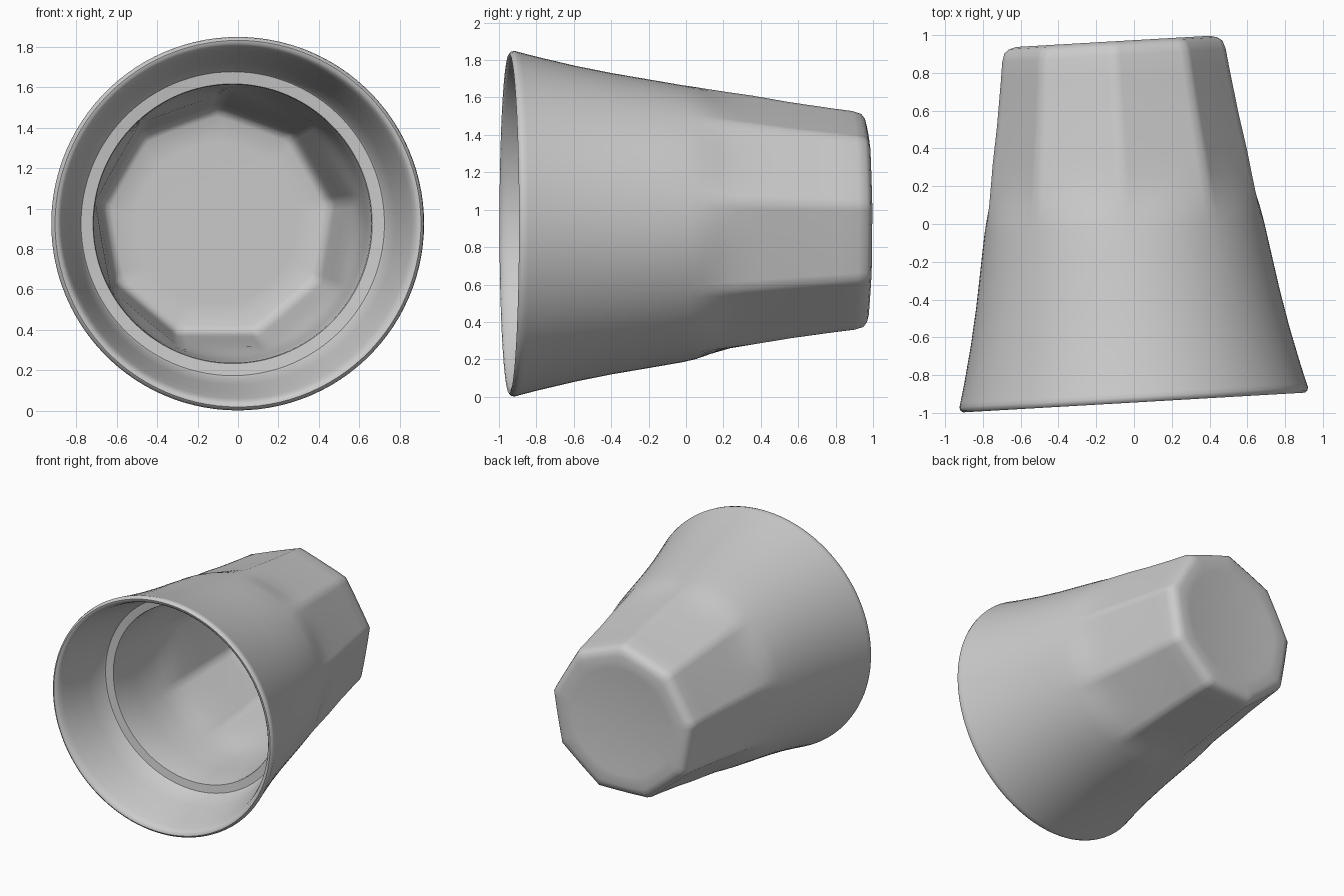
import bpy, bmesh, math
from mathutils import Matrix

cube = bpy.data.objects.get("Cube")
if cube:
    bpy.data.objects.remove(cube, do_unlink=True)

SEGMENTS = 108   # multiple of nine so facet corners land on vertices
SIDES = 9        # the cup changes from a round mouth to a nine-sided base

# Profile rows: distance from mouth, radius, facet amount (0 round, 1 nine-sided)
outside = [
    (1.903, 0.34, 0.0), (1.913, 0.42, 0.3), (1.915, 0.52, 0.7),
    (1.905, 0.56, 0.85), (1.885, 0.587, 0.92), (1.84, 0.602, 0.95),
    (1.74, 0.615, 0.95), (1.5, 0.65, 0.95), (1.3, 0.685, 0.95),
    (1.18, 0.702, 0.85), (1.08, 0.717, 0.5), (1.0, 0.73, 0.15),
    (0.93, 0.74, 0.0), (0.75, 0.771, 0.0), (0.55, 0.805, 0.0),
    (0.35, 0.845, 0.0), (0.15, 0.892, 0.0),
]
lip = [
    (0.05, 0.918, 0.0), (0.028, 0.924, 0.0), (0.01, 0.92, 0.0),
    (0.0, 0.907, 0.0), (0.003, 0.892, 0.0), (0.018, 0.878, 0.0),
    (0.05, 0.865, 0.0),
]
inside = [
    (0.15, 0.838, 0.0), (0.3, 0.797, 0.0), (0.44, 0.762, 0.0),
    (0.452, 0.752, 0.0), (0.46, 0.692, 0.0), (0.475, 0.688, 0.0),
    (0.7, 0.678, 0.0), (0.93, 0.668, 0.0), (1.02, 0.662, 0.2),
    (1.12, 0.655, 0.6), (1.22, 0.645, 0.9), (1.45, 0.62, 0.95),
    (1.7, 0.593, 0.95), (1.77, 0.582, 0.95), (1.805, 0.562, 0.9),
    (1.82, 0.53, 0.8), (1.822, 0.4, 0.2),
]


def facet_scale(angle):
    """Radius of a unit nine-sided polygon with a corner straight up."""
    step = 2 * math.pi / SIDES
    off = (angle - math.pi / 2) % step - step / 2
    return math.cos(step / 2) / math.cos(off)


def build_cup(name, rows, material):
    bm = bmesh.new()
    rings = []
    for t, radius, amount in rows:
        ring = []
        for i in range(SEGMENTS):
            a = math.pi / 2 + 2 * math.pi * i / SEGMENTS
            r = radius * (1 - amount + amount * facet_scale(a))
            ring.append(bm.verts.new((r * math.cos(a), t, r * math.sin(a))))
        rings.append(ring)
    # Walls
    for r0, r1 in zip(rings, rings[1:]):
        for i in range(SEGMENTS):
            j = (i + 1) % SEGMENTS
            bm.faces.new((r0[i], r0[j], r1[j], r1[i]))
    # Flat base underside and inner floor
    for ring, t in ((rings[0], rows[0][0]), (rings[-1], rows[-1][0])):
        centre = bm.verts.new((0, t, 0))
        for i in range(SEGMENTS):
            bm.faces.new((ring[i], ring[(i + 1) % SEGMENTS], centre))
    bmesh.ops.recalc_face_normals(bm, faces=bm.faces)
    # Lay the cup down, turned slightly to one side
    bm.transform(Matrix.Translation((0, -0.945, 0.925))
                 @ Matrix.Rotation(math.radians(3.3), 4, 'Z'))
    mesh = bpy.data.meshes.new(name)
    bm.to_mesh(mesh)
    bm.free()
    obj = bpy.data.objects.new(name, mesh)
    bpy.context.collection.objects.link(obj)
    mesh.materials.append(material)
    bpy.ops.object.select_all(action='DESELECT')
    obj.select_set(True)
    bpy.context.view_layer.objects.active = obj
    bpy.ops.object.shade_smooth_by_angle(angle=math.radians(40))
    return obj


# Single light grey material
grey = bpy.data.materials.new("light grey")
grey.use_nodes = True
colour = (0.6, 0.6, 0.6, 1.0)
grey.diffuse_color = colour
grey.node_tree.nodes["Principled BSDF"].inputs["Base Color"].default_value = colour

build_cup("cup", outside + lip + inside, grey)
